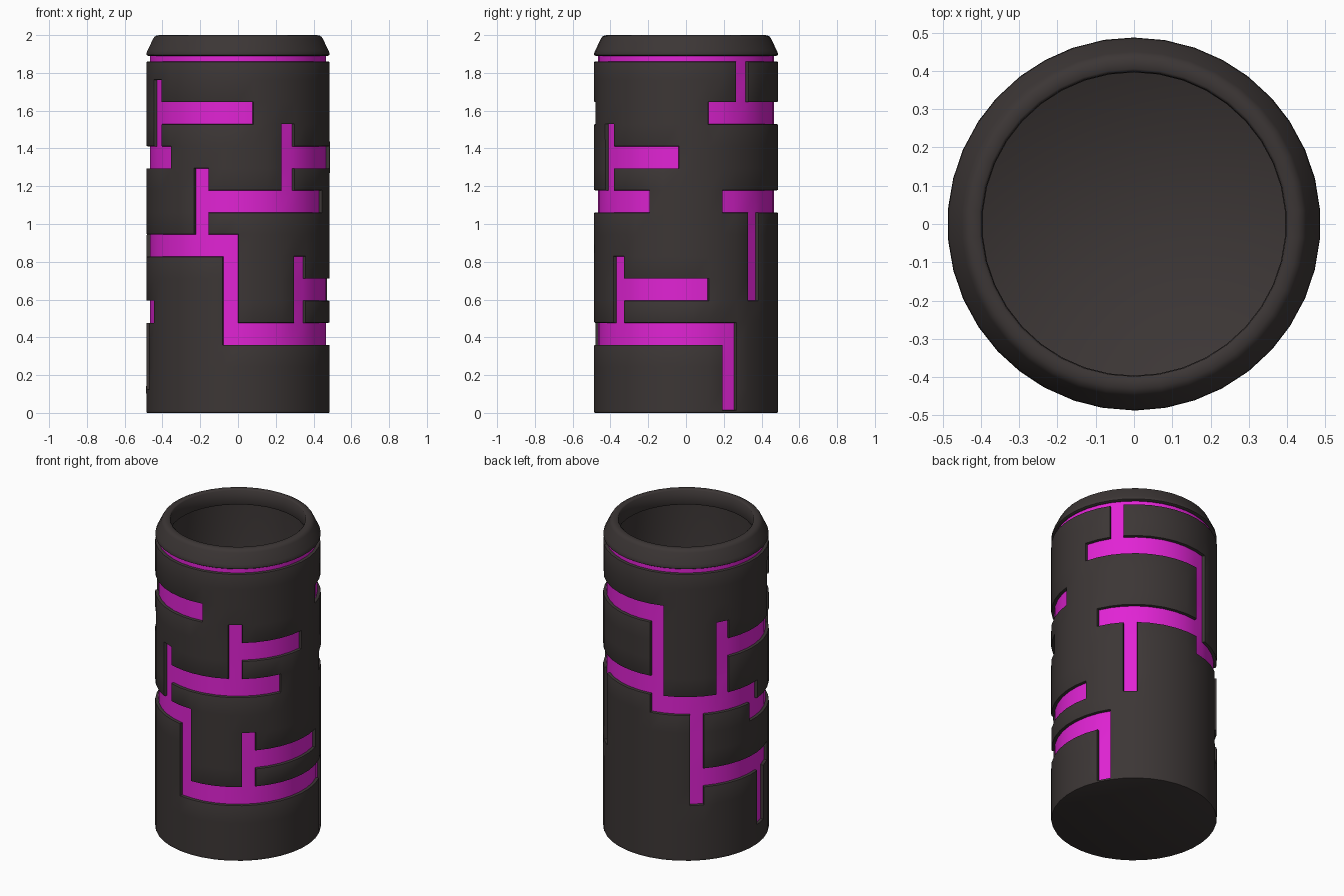
import bpy, bmesh, math

if "Cube" in bpy.data.objects:
    bpy.data.objects.remove(bpy.data.objects["Cube"])

SEG = 38                      # columns around the tumbler, column 0 starts at the front
R_OUT, R_IN = 0.487, 0.467    # shell surface and groove floor


def material(name, rgb):
    m = bpy.data.materials.new(name)
    m.diffuse_color = (*rgb, 1.0)
    m.use_nodes = True
    m.node_tree.nodes["Principled BSDF"].inputs["Base Color"].default_value = m.diffuse_color
    return m


DARK = material("charcoal", (0.045, 0.037, 0.036))
PINK = material("magenta", (0.75, 0.017, 0.66))


def point(r, col, z):
    a = 2 * math.pi * col / SEG
    return (r * math.sin(a), -r * math.cos(a), z)


def finish(bm, name, angle):
    bmesh.ops.recalc_face_normals(bm, faces=bm.faces)
    me = bpy.data.meshes.new(name)
    bm.to_mesh(me)
    bm.free()
    me.materials.append(DARK)
    me.materials.append(PINK)
    ob = bpy.data.objects.new(name, me)
    bpy.context.collection.objects.link(ob)
    bpy.ops.object.select_all(action='DESELECT')
    ob.select_set(True)
    bpy.context.view_layer.objects.active = ob
    bpy.ops.object.shade_smooth_by_angle(angle=math.radians(angle))
    return ob


# Row heights: base strip, sixteen even tiers, then the coloured ring under the lip
zs = [0.0] + [0.015 if k == 0 else 0.01 + 0.1168 * k for k in range(16)] + [1.86, 1.89]
ROWS = len(zs) - 1

# Grooves as (first column, end column, first tier, end tier)
grooves = [
    # horizontal bands
    (-1, 13, 3, 4), (23, 31, 4, 5), (4, 11, 5, 6), (28, 38, 7, 8),
    (20, 29, 8, 9), (35, 45, 9, 10), (12, 21, 9, 10), (3, 9, 11, 12),
    (25, 33, 11, 12), (11, 21, 13, 14), (31, 39, 13, 14),
    # vertical slots
    (37, 38, 3, 8), (3, 4, 9, 13), (4, 5, 4, 7), (12, 13, 0, 4),
    (13, 14, 14, 16), (14, 15, 5, 9), (20, 21, 8, 14), (23, 24, 3, 9),
    (25, 26, 8, 13), (28, 29, 7, 9), (29, 30, 1, 5), (31, 32, 11, 15),
    (35, 36, 7, 11),
]
cut = {(c % SEG, t + 1) for c0, c1, t0, t1 in grooves
       for c in range(c0, c1) for t in range(t0, t1)}
cut |= {(c, ROWS - 1) for c in range(SEG)}

# Body shell: raised cells, sunken coloured cells, and walls between them
bm = bmesh.new()
verts = {}


def v(r, c, j):
    key = (r, c % SEG, j)
    if key not in verts:
        verts[key] = bm.verts.new(point(r, c % SEG, zs[j]))
    return verts[key]


def wall(c0, j0, c1, j1):
    bm.faces.new((v(R_OUT, c0, j0), v(R_OUT, c1, j1), v(R_IN, c1, j1), v(R_IN, c0, j0)))


for c in range(SEG):
    for j in range(ROWS):
        sunk = (c, j) in cut
        r = R_IN if sunk else R_OUT
        f = bm.faces.new((v(r, c, j), v(r, c + 1, j), v(r, c + 1, j + 1), v(r, c, j + 1)))
        f.material_index = int(sunk)
        if sunk != (((c + 1) % SEG, j) in cut):
            wall(c + 1, j, c + 1, j + 1)
        if j + 1 < ROWS and sunk != ((c, j + 1) in cut):
            wall(c, j + 1, c + 1, j + 1)
bm.faces.new([v(R_OUT, c, 0) for c in range(SEG)])
bmesh.ops.recalc_face_normals(bm, faces=bm.faces)

# Soften the groove lips and the bottom rim
outer = {w for k, w in verts.items() if k[0] == R_OUT}
lips = [e for e in bm.edges if len(e.link_faces) == 2
        and all(w in outer for w in e.verts)
        and e.calc_face_angle() > math.radians(45)]
bmesh.ops.bevel(bm, geom=lips, offset=0.006, segments=2, profile=0.5,
                affect='EDGES', clamp_overlap=True, material=0)
finish(bm, "body_shell", 40)

# Lip, inner wall and floor, revolved from one profile
profile = [(0.467, 1.89), (0.478, 1.89), (0.486, 1.895), (0.486, 1.905), (0.481, 1.918),
           (0.450, 1.982), (0.443, 1.992), (0.430, 1.999), (0.405, 2.0), (0.398, 1.994),
           (0.396, 1.91), (0.400, 1.90), (0.420, 1.895), (0.420, 0.08), (0.40, 0.06)]
bm = bmesh.new()
rings = [[bm.verts.new(point(r, c, z)) for c in range(SEG)] for r, z in profile]
for a, b in zip(rings, rings[1:]):
    for c in range(SEG):
        n = (c + 1) % SEG
        bm.faces.new((a[c], a[n], b[n], b[c]))
bm.faces.new(rings[-1])
finish(bm, "lip_and_liner", 50)
